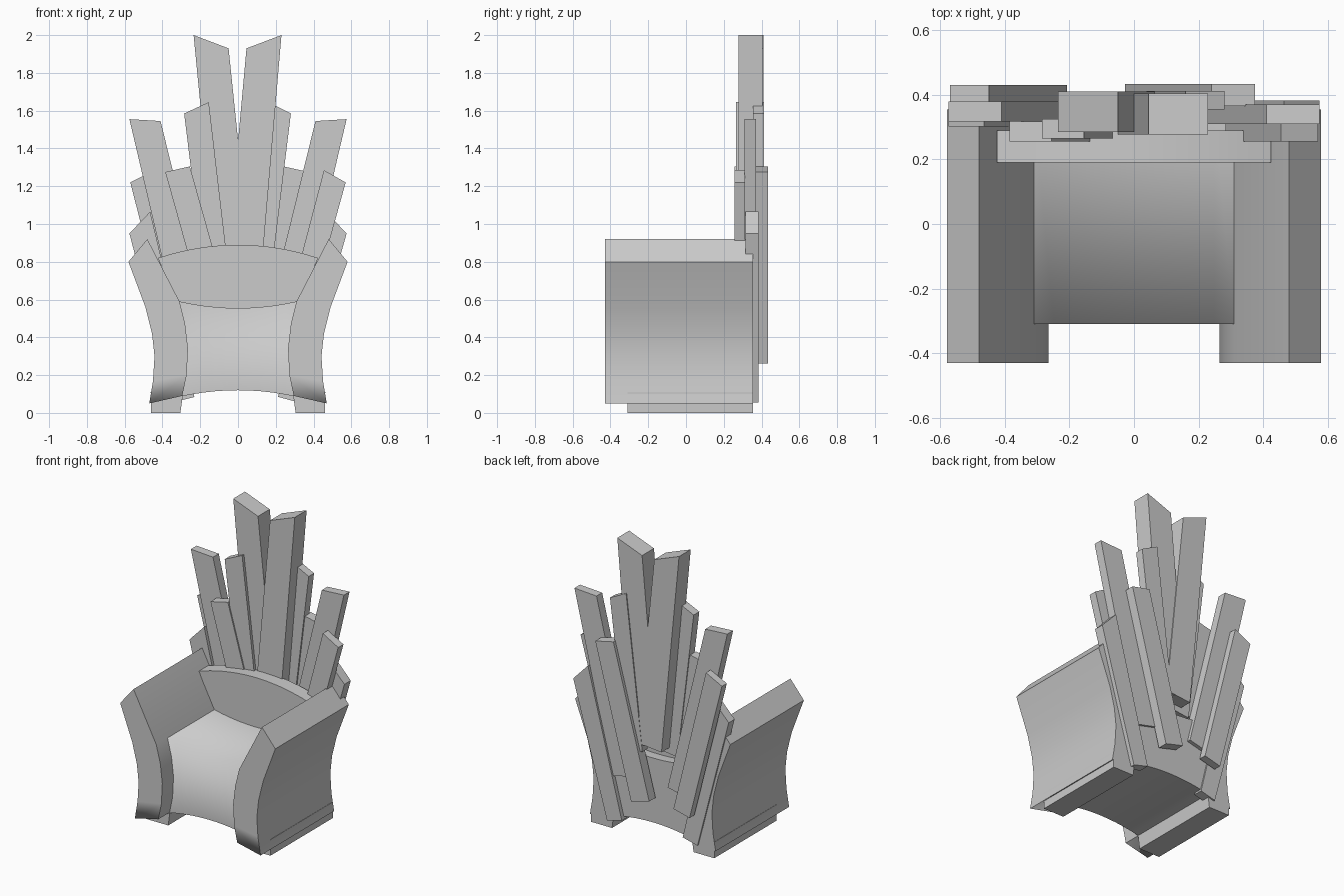
import bpy
import bmesh
import math

cube = bpy.data.objects.get("Cube")
if cube:
    bpy.data.objects.remove(cube)

stone = bpy.data.materials.new("pale grey stone")
stone.use_nodes = True
GREY = (0.6, 0.6, 0.6, 1)
stone.diffuse_color = GREY
stone.node_tree.nodes["Principled BSDF"].inputs["Base Color"].default_value = GREY


def strip_solid(name, side_a, side_b, y0, y1, soft=None):
    """Solid from two matching outlines in x-z, joined in strips and given depth in y.
    Edges softer than 35 degrees, or chosen by the soft rule, are shaded smooth."""
    bm = bmesh.new()
    rows = []
    for a, b in zip(side_a, side_b):
        rows.append([bm.verts.new((x, y, z)) for (x, z), y in
                     ((a, y0), (b, y0), (b, y1), (a, y1))])
    for r, s in zip(rows, rows[1:]):
        for i in range(4):
            j = (i + 1) % 4
            bm.faces.new((r[i], r[j], s[j], s[i]))
    bm.faces.new(rows[0])
    bm.faces.new(rows[-1])
    bmesh.ops.recalc_face_normals(bm, faces=bm.faces[:])
    for f in bm.faces:
        f.smooth = True
    for e in bm.edges:
        e.smooth = e.calc_face_angle(0) < math.radians(35) or bool(soft and soft(e))
    mesh = bpy.data.meshes.new(name)
    bm.to_mesh(mesh)
    bm.free()
    obj = bpy.data.objects.new(name, mesh)
    bpy.context.collection.objects.link(obj)
    mesh.materials.append(stone)
    return obj


def arc(half_width, z_side, z_mid, steps=10):
    """Shallow curve across the chair."""
    ts = [2 * i / steps - 1 for i in range(steps + 1)]
    return [(half_width * t, z_mid + (z_side - z_mid) * t * t) for t in ts]


# Flared arms with a foot set back under each
inner = [(0.48, 0.92), (0.31, 0.59), (0.28, 0.47), (0.265, 0.34), (0.272, 0.2), (0.295, 0.09)]
outer = [(0.58, 0.80), (0.49, 0.56), (0.455, 0.42), (0.442, 0.3), (0.45, 0.17), (0.47, 0.05)]


def arm_soft(e):
    return all(v.co.z < 0.1 and v.co.y < 0 for v in e.verts)


for side, sx in (("left", 1), ("right", -1)):
    strip_solid(side + "_arm", [(sx * x, z) for x, z in inner],
                [(sx * x, z) for x, z in outer], -0.43, 0.355, arm_soft)
    strip_solid(side + "_foot", [(sx * 0.305, 0), (sx * 0.29, 0.11)],
                [(sx * 0.46, 0), (sx * 0.462, 0.11)], -0.31, 0.355)


# Seat block, with a soft front lip
def seat_soft(e):
    return all(v.co.z > 0.5 and v.co.y < 0 for v in e.verts)


strip_solid("seat", arc(0.31, 0.59, 0.555), arc(0.31, 0.085, 0.12), -0.31, 0.355, seat_soft)

# Curved back panel
strip_solid("back_panel", arc(0.425, 0.82, 0.89), arc(0.31, 0.57, 0.54), 0.19, 0.29)


def spike(name, left, right, lean, z_bottom, y0, y1):
    """Leaning slab: slanted top from left to right, square-cut bottom."""
    width = right[0] - left[0]
    mid_x = (left[0] + right[0]) / 2 - lean * ((left[1] + right[1]) / 2 - z_bottom)
    foot_l = (mid_x - width / 2, z_bottom + lean * width / 2)
    foot_r = (mid_x + width / 2, z_bottom - lean * width / 2)
    strip_solid(name, [left, foot_l], [right, foot_r], y0, y1)


# Fan of spikes behind the back panel
spike("centre_spike_right", (-0.235, 2.0), (-0.05, 1.93), -0.1, 0.65, 0.285, 0.41)
spike("centre_spike_left", (0.045, 1.93), (0.23, 2.0), 0.088, 0.65, 0.278, 0.405)
spike("tall_spike_right", (-0.575, 1.555), (-0.41, 1.545), -0.24, 0.38, 0.318, 0.38)
spike("tall_spike_left", (0.41, 1.545), (0.575, 1.555), 0.24, 0.38, 0.31, 0.37)
spike("inner_spike_right", (-0.285, 1.585), (-0.155, 1.645), -0.12, 0.6, 0.265, 0.325)
spike("inner_spike_left", (0.16, 1.645), (0.28, 1.585), 0.12, 0.6, 0.355, 0.412)
spike("low_front_spike_right", (-0.385, 1.275), (-0.255, 1.305), -0.28, 0.62, 0.256, 0.318)
spike("low_front_spike_left", (0.455, 1.285), (0.57, 1.22), 0.27, 0.62, 0.256, 0.312)
spike("rear_spike_right", (-0.57, 1.22), (-0.45, 1.28), -0.25, 0.28, 0.378, 0.43)
spike("rear_spike_left", (0.24, 1.305), (0.375, 1.275), 0.265, 0.28, 0.365, 0.433)
spike("outer_spike_right", (-0.575, 0.95), (-0.465, 1.065), -0.25, 0.07, 0.302, 0.365)
spike("outer_spike_left", (0.465, 1.065), (0.575, 0.95), 0.27, 0.07, 0.315, 0.383)
